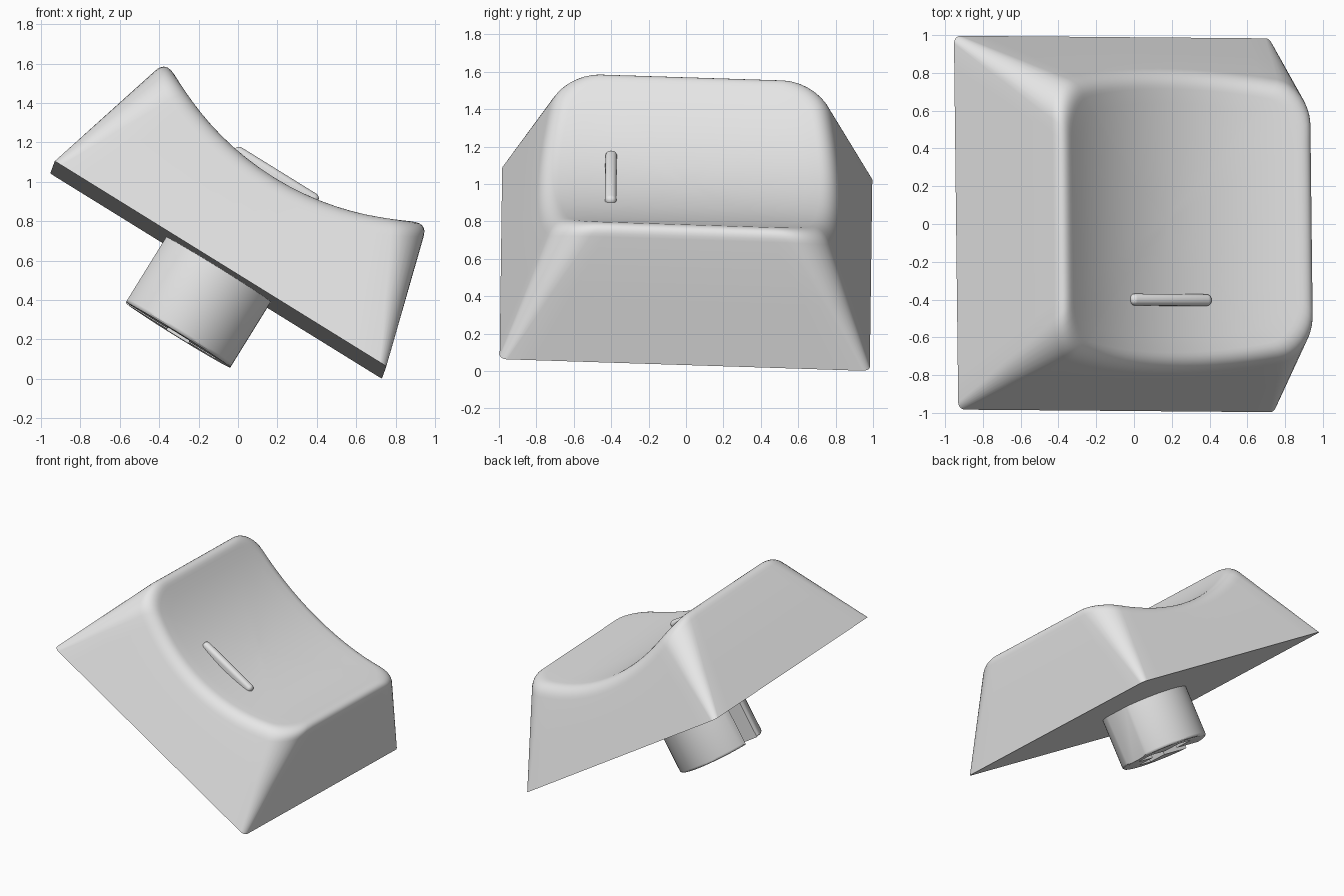
import bpy, bmesh, math
from mathutils import Matrix, Vector

if "Cube" in bpy.data.objects:
    bpy.data.objects.remove(bpy.data.objects["Cube"])

# Tilted frame: the whole key leans to the right and slightly to the back
U = Vector((0.85, -0.007, -0.526)).normalized()
V = Vector((-0.01, 0.9994, -0.033))
V = (V - U * V.dot(U)).normalized()
N = U.cross(V)
FRAME = Matrix.Translation((-0.10, 0, 0.553)) @ Matrix((U, V, N)).transposed().to_4x4()

grey = bpy.data.materials.new("light_grey")
grey.diffuse_color = (0.8, 0.8, 0.8, 1)
grey.use_nodes = True
grey.node_tree.nodes["Principled BSDF"].inputs["Base Color"].default_value = grey.diffuse_color


def make(name, bm):
    bmesh.ops.recalc_face_normals(bm, faces=bm.faces)
    me = bpy.data.meshes.new(name)
    bm.to_mesh(me)
    bm.free()
    me.materials.append(grey)
    ob = bpy.data.objects.new(name, me)
    bpy.context.collection.objects.link(ob)
    ob.matrix_world = FRAME
    return ob


def smooth(ob, deg=35):
    bpy.ops.object.select_all(action='DESELECT')
    ob.select_set(True)
    bpy.context.view_layer.objects.active = ob
    bpy.ops.object.shade_smooth_by_angle(angle=math.radians(deg))


def box(size, loc):
    bm = bmesh.new()
    bmesh.ops.create_cube(bm, size=1, matrix=Matrix.Translation(loc) @ Matrix.Diagonal((*size, 1)))
    return bm


# Key body: tapered rounded square with a cylindrical dish on top
ARC, EDGE = 8, 14
COUNT = 4 * (ARC + EDGE)


def dish(u):
    r = 1.45
    return 0.525 + r - math.sqrt(r * r - u * u)


def corner(c, k, n):
    a, b, r = 0.99 - 0.28 * n, 0.99 - 0.407 * n, 0.04 + 0.22 * n
    sx, sy = ((1, 1), (-1, 1), (-1, -1), (1, -1))[c % 4]
    t = math.pi / 2 * (c % 4 + k / ARC)
    return Vector((sx * (a - r) + r * math.cos(t), sy * (b - r) + r * math.sin(t), n))


def outline(i, n):
    c, k = divmod(i, ARC + EDGE)
    if k <= ARC:
        return corner(c, k, n)
    return corner(c, ARC, n).lerp(corner(c + 1, 0, n), (k - ARC) / EDGE)


def column(i):
    h = 0.6
    for _ in range(30):
        h = dish(outline(i, h).x)
    rim = outline(i, h)

    def inner(s):
        return Vector((rim.x * s, rim.y * s, dish(rim.x * s)))

    low, top = outline(i, h - 0.08), inner(0.9)
    pts = [outline(i, 0), outline(i, h * 0.45)]
    for j in range(9):                      # rounded rim
        t = j / 8
        pts.append(low * (1 - t) ** 2 + rim * 2 * t * (1 - t) + top * t * t)
    return pts + [inner(s) for s in (0.8, 0.65, 0.5, 0.35, 0.2, 0.1)]


bm = bmesh.new()
cols = [[bm.verts.new(p) for p in column(i)] for i in range(COUNT)]
mid = bm.verts.new((0, 0, dish(0)))
for i in range(COUNT):
    p, q = cols[i], cols[(i + 1) % COUNT]
    for j in range(len(p) - 1):
        bm.faces.new((p[j], q[j], q[j + 1], p[j + 1]))
    bm.faces.new((p[-1], q[-1], mid))
bm.faces.new([c[0] for c in reversed(cols)])
smooth(make("key_body", bm))

# Raised finger bar in the dish
bm = box((0.50, 0.062, 0.11), (0, -0.42, 0.522))
bmesh.ops.bevel(bm, geom=bm.edges[:], offset=0.028, segments=5, affect='EDGES', profile=0.5)
smooth(make("finger_bar", bm), 40)

# Mounting stem: round post with side flats and a cross-shaped socket
bm = bmesh.new()
bmesh.ops.create_cone(bm, cap_ends=True, segments=64, radius1=0.33, radius2=0.33, depth=0.44,
                      matrix=Matrix.Translation((0, 0, -0.17)))
rim = [e for e in bm.edges if all(v.co.z < -0.38 for v in e.verts)]
bmesh.ops.bevel(bm, geom=rim, offset=0.02, segments=3, affect='EDGES', profile=0.5)
stem = make("mounting_stem", bm)
cuts = [((0.2, 1, 1), (0.412, 0, -0.2)), ((0.2, 1, 1), (-0.412, 0, -0.2)),
        ((0.66, 0.14, 0.5), (-0.11, 0, -0.26)), ((0.13, 0.45, 0.5), (0, 0, -0.26))]
bpy.context.view_layer.objects.active = stem
for size, loc in cuts:
    cutter = make("stem_cutter", box(size, loc))
    cutter.hide_render = True
    mod = stem.modifiers.new("cut", 'BOOLEAN')
    mod.operation = 'DIFFERENCE'
    mod.solver = 'EXACT'
    mod.object = cutter
    bpy.context.view_layer.update()
    bpy.ops.object.modifier_apply(modifier="cut")
    bpy.data.objects.remove(cutter)
smooth(stem, 30)
